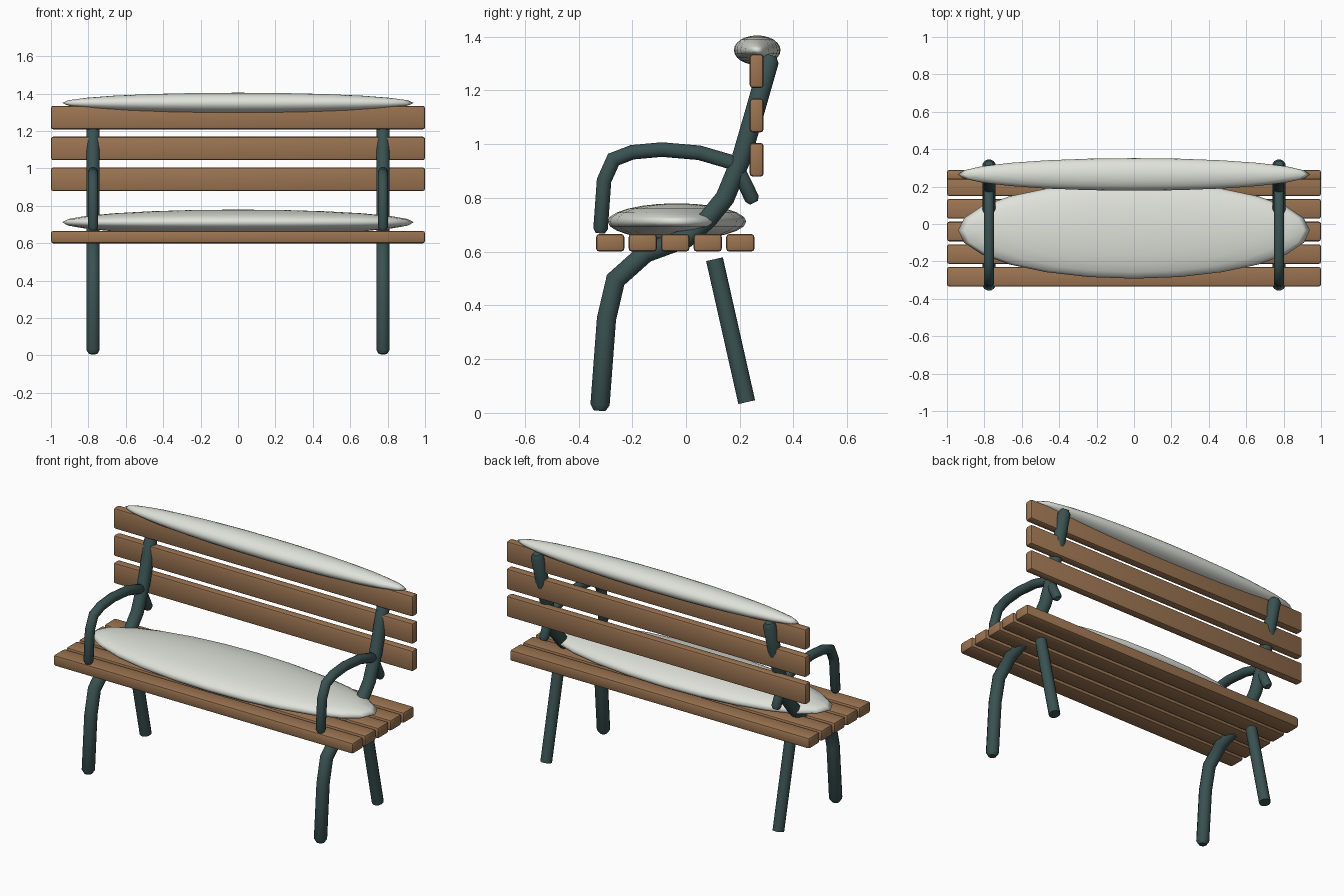
import bpy, bmesh, math
from mathutils import Vector

if "Cube" in bpy.data.objects:
    bpy.data.objects.remove(bpy.data.objects["Cube"], do_unlink=True)


def material(name, rgb):
    m = bpy.data.materials.new(name)
    m.use_nodes = True
    m.diffuse_color = (*rgb, 1)
    bsdf = next(n for n in m.node_tree.nodes if n.type == 'BSDF_PRINCIPLED')
    bsdf.inputs["Base Color"].default_value = (*rgb, 1)
    return m


wood = material("warm_wood", (0.33, 0.175, 0.083))
metal = material("dark_teal_metal", (0.042, 0.083, 0.083))
snow = material("soft_white", (0.74, 0.76, 0.70))


def finish(name, bm, mat, angle=40):
    bmesh.ops.recalc_face_normals(bm, faces=bm.faces)
    mesh = bpy.data.meshes.new(name)
    bm.to_mesh(mesh)
    bm.free()
    mesh.materials.append(mat)
    ob = bpy.data.objects.new(name, mesh)
    bpy.context.collection.objects.link(ob)
    bpy.ops.object.select_all(action='DESELECT')
    ob.select_set(True)
    bpy.context.view_layer.objects.active = ob
    bpy.ops.object.shade_smooth_by_angle(angle=math.radians(angle))
    return ob


def slat(name, y, z, depth, height):
    bm = bmesh.new()
    bmesh.ops.create_cube(bm, size=1)
    for v in bm.verts:
        v.co = (v.co.x * 2, y + v.co.y * depth, z + v.co.z * height)
    bmesh.ops.bevel(bm, geom=bm.edges[:], offset=0.012, segments=2,
                    profile=0.5, affect='EDGES')
    finish(name, bm, wood, 30)


def tube(name, x, path, radius, rounded=True, sides=12):
    """Sweep a round section along (y, z) points, with mitred bends."""
    pts = [Vector((0, y, z)) for y, z in path]
    radii = [radius] * len(pts)
    if rounded:
        # narrow last ring at each end gives the softened tip
        start = (pts[0] - pts[1]).normalized() * radius * 0.6
        end = (pts[-1] - pts[-2]).normalized() * radius * 0.6
        pts = [pts[0] + start] + pts + [pts[-1] + end]
        radii = [radius * 0.6] + radii + [radius * 0.6]
    bm = bmesh.new()
    rings = []
    for i, p in enumerate(pts):
        a = (p - pts[i - 1]).normalized() if i else None
        b = (pts[i + 1] - p).normalized() if i < len(pts) - 1 else None
        t = ((a or b) + (b or a)).normalized()
        side = Vector((0, -t.z, t.y))
        miter = 1 / max(0.6, t.dot(b or a))
        ring = []
        for k in range(sides):
            ang = math.tau * (k + 0.5) / sides
            off = side * math.cos(ang) * miter + Vector((math.sin(ang), 0, 0))
            ring.append(bm.verts.new(p + off * radii[i] + Vector((x, 0, 0))))
        rings.append(ring)
    for lo, hi in zip(rings, rings[1:]):
        for k in range(sides):
            n = (k + 1) % sides
            bm.faces.new((lo[k], lo[n], hi[n], hi[k]))
    bm.faces.new(rings[0])
    bm.faces.new(rings[-1])
    finish(name, bm, metal, 50)


def drift(name, center, half):
    bm = bmesh.new()
    bmesh.ops.create_uvsphere(bm, u_segments=24, v_segments=12, radius=1)
    for v in bm.verts:
        v.co = Vector(center) + Vector([c * h for c, h in zip(v.co, half)])
    finish(name, bm, snow, 180)


# Wooden seat and backrest
for i in range(5):
    slat(f"seat_slat_{i + 1}", -0.282 + i * 0.121, 0.633, 0.105, 0.066)
for i in range(3):
    slat(f"back_slat_{i + 1}", 0.263, 0.942 + i * 0.165, 0.052, 0.126)

# Metal frame on each side
frame = [(-0.32, 0.03), (-0.296, 0.35), (-0.262, 0.495), (-0.15, 0.595),
         (0.0, 0.65), (0.08, 0.72), (0.145, 0.8), (0.205, 0.945),
         (0.25, 1.1), (0.31, 1.31)]
arm = [(-0.318, 0.685), (-0.305, 0.865), (-0.27, 0.943), (-0.2, 0.97),
       (-0.09, 0.98), (0.05, 0.968), (0.18, 0.93), (0.246, 0.797)]
for label, x in (("left", 0.775), ("right", -0.775)):
    tube(f"{label}_front_leg_and_back_support", x, frame, 0.037)
    tube(f"{label}_armrest", x, arm, 0.028)
    tube(f"{label}_rear_leg", x, [(0.106, 0.572), (0.226, 0.04)], 0.033, False)

# Soft white mounds on the seat and along the top rail
drift("seat_mound", (0, -0.034, 0.712), (0.94, 0.258, 0.068))
drift("top_rail_mound", (0, 0.265, 1.35), (0.94, 0.087, 0.055))
